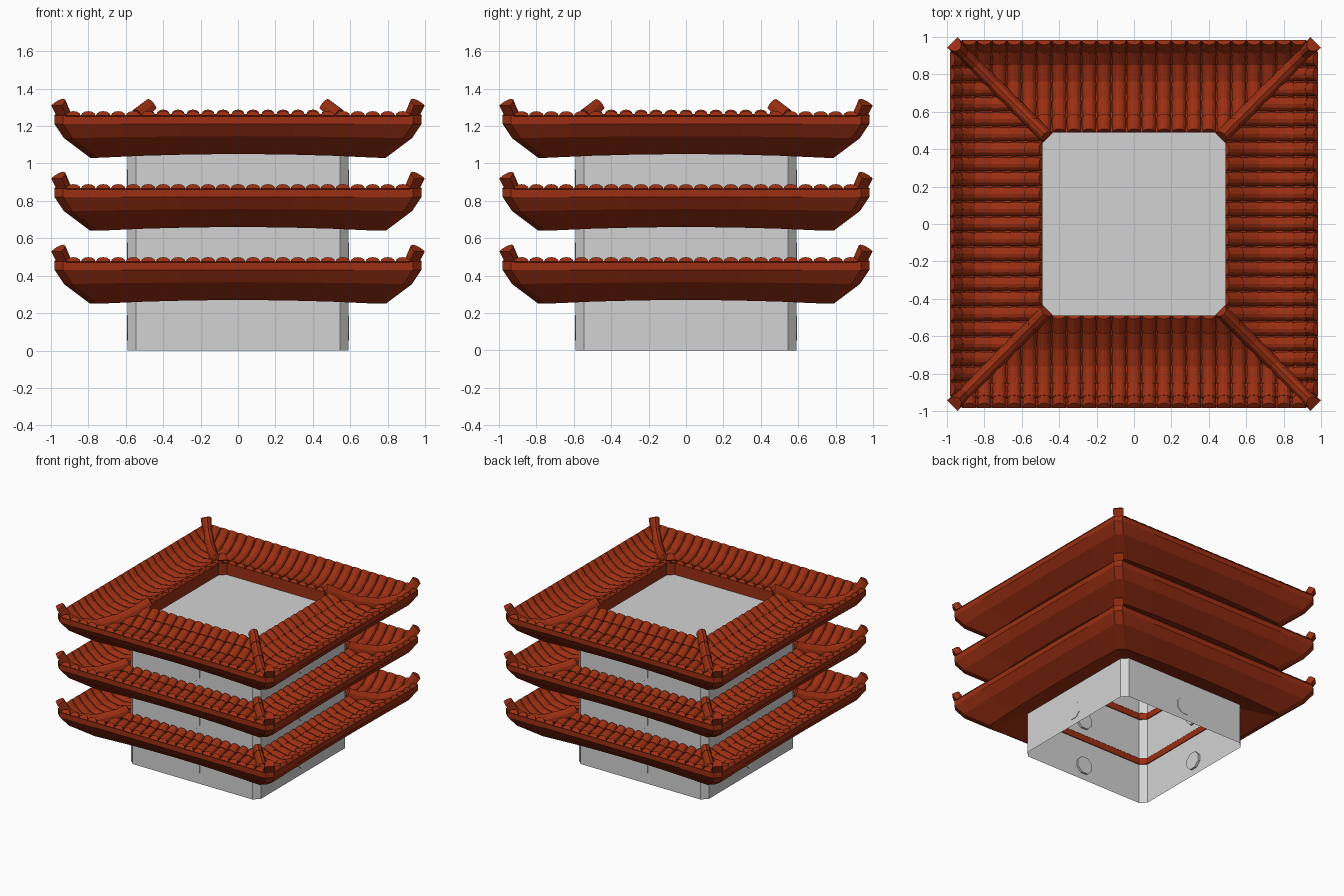
import bpy, bmesh, math
from mathutils import Vector, Matrix

cube = bpy.data.objects.get("Cube")
if cube:
    bpy.data.objects.remove(cube, do_unlink=True)

TIERS, PITCH = 3, 0.39
WALL_R, CHAMFER = 0.59, 0.045


def material(name, rgb):
    m = bpy.data.materials.new(name)
    m.use_nodes = True
    m.diffuse_color = (*rgb, 1)
    m.node_tree.nodes["Principled BSDF"].inputs["Base Color"].default_value = (*rgb, 1)
    return m


brown = material("red_brown_clay", (0.33, 0.028, 0.006))
grey = material("pale_grey_plaster", (0.65, 0.65, 0.65))


def finish(bm, name, mat, z=0.0, fix_normals=True):
    if fix_normals:
        bmesh.ops.recalc_face_normals(bm, faces=bm.faces)
    mesh = bpy.data.meshes.new(name)
    bm.to_mesh(mesh)
    bm.free()
    mesh.materials.append(mat)
    ob = bpy.data.objects.new(name, mesh)
    ob.location.z = z
    bpy.context.collection.objects.link(ob)
    return ob


def square_loop(bm, r, z, lift=0.0, n=2):
    """Loop round a square with cut corners; lift arches the middle of each side."""
    half = r - CHAMFER
    verts = []
    for k in range(4):
        turn = Matrix.Rotation(k * math.pi / 2, 3, 'Z')
        for i in range(n):
            t = 2 * i / (n - 1) - 1
            verts.append(bm.verts.new(turn @ Vector((t * half, -r, z + lift * (1 - t * t)))))
    return verts


def loft(bm, loops, closed=False):
    pairs = list(zip(loops, loops[1:])) + ([(loops[-1], loops[0])] if closed else [])
    for a, b in pairs:
        for i in range(len(a)):
            j = (i + 1) % len(a)
            bm.faces.new((a[i], a[j], b[j], b[i]))


# Hollow curve of the roof top, from the inner edge out to the eave
SLOPE = [(0.49, 0.485), (0.56, 0.425), (0.65, 0.37), (0.75, 0.345),
         (0.85, 0.36), (0.93, 0.415), (0.98, 0.475)]


def slope_z(r):
    for (r0, z0), (r1, z1) in zip(SLOPE, SLOPE[1:]):
        if r <= r1:
            return z0 + (z1 - z0) * (r - r0) / (r1 - r0)
    return SLOPE[-1][1]


def tile(bm, p, q, side, w0, w1, h0, h1, steps=6):
    """One capped half-round tile from p to q, wider at its outer end."""
    up = side.cross(q - p).normalized()
    if up.z < 0:
        up = -up
    rings = []
    for c, w, h in ((p, w0, h0), (q, w1, h1)):
        ring = []
        for i in range(steps + 1):
            a = math.pi * i / steps
            ring.append(bm.verts.new(c + side * w * math.cos(a) + up * h * math.sin(a)))
        rings.append(ring)
    loft(bm, rings)
    for ring in rings:
        bm.faces.new(ring)


def roof_body(name, z, inner, top):
    bm = bmesh.new()
    under = [(0.585, 0.335, 0), (0.79, 0.25, 0.02), (0.93, 0.355, 0.01),
             (0.98, 0.43, 0), (0.98, 0.475, 0)]
    over = [(r, h, 0) for r, h in reversed(SLOPE[:-1]) if r > inner]
    if top:
        edge = [(inner, slope_z(inner), 0), (inner, 0.385, 0), (0.585, 0.385, 0)]
    else:
        edge = [(0.6, slope_z(0.6), 0), (0.585, 0.385, 0)]
    loft(bm, [square_loop(bm, r, h, l, 7) for r, h, l in under + over + edge], closed=True)
    return finish(bm, name, brown, z)


def roof_tiles(name, z, inner):
    bm = bmesh.new()
    for k in range(4):
        turn = Matrix.Rotation(k * math.pi / 2, 3, 'Z')
        side = turn @ Vector((1, 0, 0))
        for col in range(-11, 12):
            x = col * 0.08
            for (r0, _), (r1, _) in zip(SLOPE, SLOPE[1:]):
                a = max(r0, inner, abs(x))
                if r1 - a < 0.01:
                    continue
                p = turn @ Vector((x, -a, slope_z(a)))
                q = turn @ Vector((x, -r1 - 0.004, slope_z(r1)))
                tile(bm, p, q, side, 0.034, 0.039, 0.029, 0.036)
    return finish(bm, name, brown, z)


def hip_ridges(name, z, inner):
    bm = bmesh.new()
    path = [(0.46, 0.515), (0.53, 0.455), (0.62, 0.395), (0.74, 0.355),
            (0.85, 0.37), (0.92, 0.425), (0.97, 0.53)]
    for k in range(4):
        turn = Matrix.Rotation(k * math.pi / 2, 3, 'Z')
        side = turn @ Vector((1, -1, 0)).normalized()
        for (r0, z0), (r1, z1) in zip(path, path[1:]):
            if r1 <= inner:
                continue
            a = max(r0, inner)
            za = z0 + (z1 - z0) * (a - r0) / (r1 - r0)
            tile(bm, turn @ Vector((a, a, za)), turn @ Vector((r1, r1, z1)),
                 side, 0.036, 0.04, 0.058, 0.064)
    return finish(bm, name, brown, z)


def walls(name, z, top):
    bm = bmesh.new()
    loops = [square_loop(bm, WALL_R, 0),
             square_loop(bm, WALL_R, 0.335 if not top else 0.38)]
    loft(bm, loops)
    if top:
        # Flat deck closing the top storey
        bm.faces.new(square_loop(bm, 0.58, 0.39))
    return finish(bm, name, grey, z, False)


def windows(name, z):
    bm = bmesh.new()
    for k in range(4):
        turn = Matrix.Rotation(k * math.pi / 2, 4, 'Z')
        place = (turn @ Matrix.Translation((0, -WALL_R + 0.007, 0.12))
                 @ Matrix.Rotation(math.pi / 2, 4, 'X')
                 @ Matrix.Rotation(math.pi / 8, 4, 'Z'))
        bmesh.ops.create_cone(bm, cap_ends=True, segments=8, radius1=0.073,
                              radius2=0.073, depth=0.02, matrix=place)
    return finish(bm, name, grey, z)


# Stack the storeys
for level in range(TIERS):
    z = level * PITCH
    top = level == TIERS - 1
    tag = ("lower", "middle", "upper")[level]
    walls(tag + "_walls", z, top)
    windows(tag + "_windows", z)
    roof_body(tag + "_roof", z, 0.49 if top else 0.6, top)
    roof_tiles(tag + "_roof_tiles", z, 0.49 if top else 0.595)
    hip_ridges(tag + "_hip_ridges", z, 0.46 if top else 0.58)
